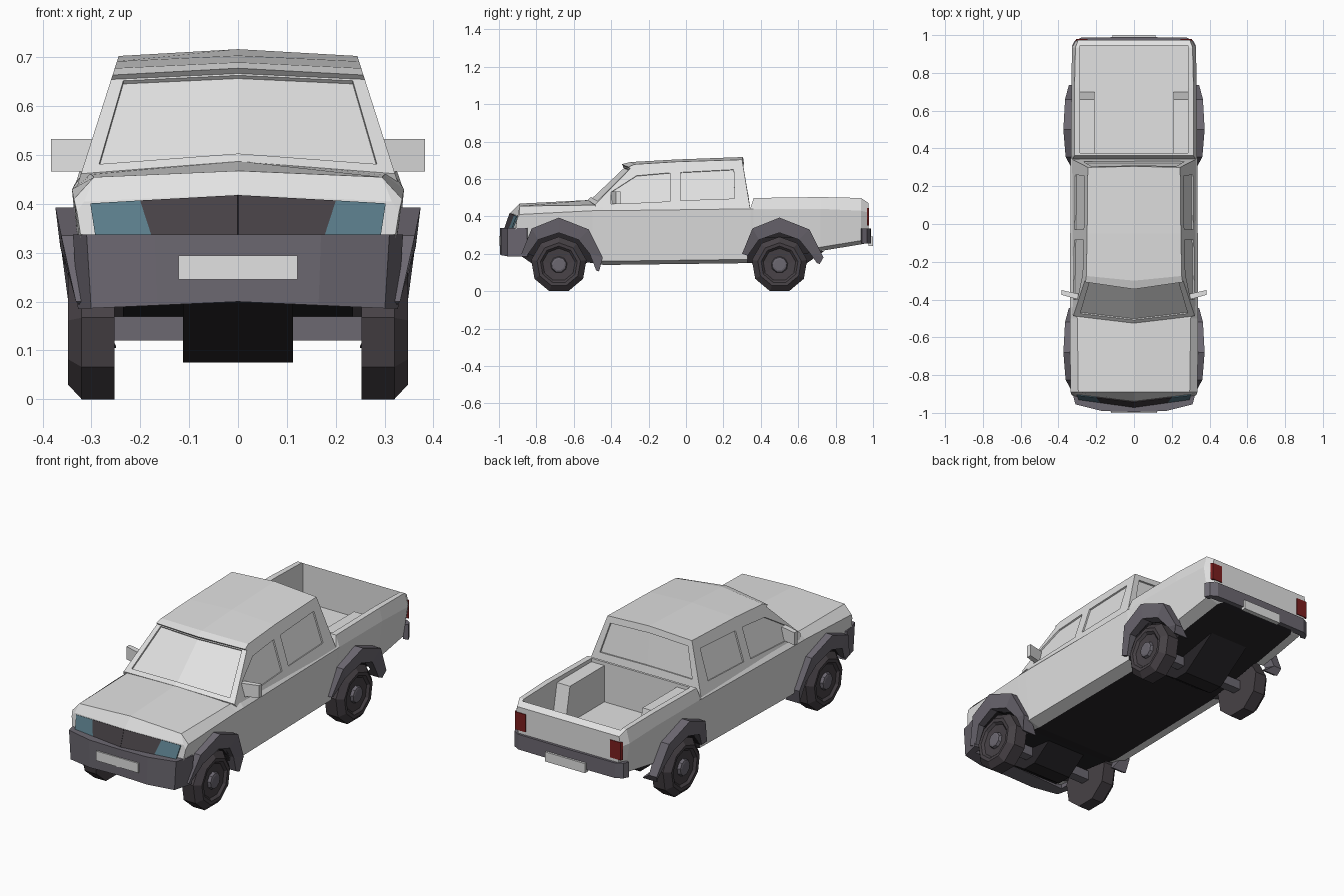
import bpy, bmesh, math
from mathutils import Vector

if "Cube" in bpy.data.objects:
    bpy.data.objects.remove(bpy.data.objects["Cube"])


def material(name, r, g, b):
    m = bpy.data.materials.new(name)
    m.use_nodes = True
    m.diffuse_color = (r, g, b, 1)
    m.node_tree.nodes["Principled BSDF"].inputs["Base Color"].default_value = (r, g, b, 1)
    return m


PAINT = material("light grey paint", .76, .76, .76)
TRIM = material("grey plastic", .15, .138, .165)
DARK = material("dark rubber", .062, .053, .06)
BLACK = material("black underside", .02, .018, .021)
LAMP = material("teal headlight", .1, .2, .25)
RED = material("red tail light", .2, .014, .014)


def make(name, verts, faces, *mats):
    """Object from points and faces, with normals made consistent."""
    me = bpy.data.meshes.new(name)
    me.from_pydata([tuple(v) for v in verts], [], faces)
    bm = bmesh.new()
    bm.from_mesh(me)
    bmesh.ops.recalc_face_normals(bm, faces=bm.faces)
    bm.to_mesh(me)
    bm.free()
    for m in mats:
        me.materials.append(m)
    ob = bpy.data.objects.new(name, me)
    bpy.context.collection.objects.link(ob)
    return ob


def flip(points):
    return [(-p[0], p[1], p[2]) for p in points]


def prisms(name, polys, vec, mat, mirror=False):
    """Polygons extruded along vec; a number extrudes both ways along each normal."""
    verts, faces = [], []
    for poly in polys + ([flip(p) for p in polys] if mirror else []):
        pts = [Vector(p) for p in poly]
        n, s = len(pts), len(verts)
        v = vec
        if isinstance(vec, float):
            v = (pts[1] - pts[0]).cross(pts[2] - pts[0]).normalized() * vec
            pts = [p - v for p in pts]
            v = v * 2
        verts += pts + [p + Vector(v) for p in pts]
        faces += [range(s, s + n), range(s + n, s + 2 * n)]
        faces += [(s + i, s + (i + 1) % n, s + n + (i + 1) % n, s + n + i) for i in range(n)]
    return make(name, verts, faces, mat)


def box(name, x0, x1, y0, y1, z0, z1, mat):
    base = [(x0, y0, z0), (x1, y0, z0), (x1, y1, z0), (x0, y1, z0)]
    return prisms(name, [base], (0, 0, z1 - z0), mat)


def cut(target, cutter):
    mod = target.modifiers.new("cut", 'BOOLEAN')
    mod.operation, mod.solver, mod.object = 'DIFFERENCE', 'EXACT', cutter
    mod.material_mode = 'TRANSFER'
    bpy.context.view_layer.objects.active = target
    bpy.ops.object.modifier_apply(modifier=mod.name)
    bpy.data.objects.remove(cutter)


# Lower body: cross-sections along the length
def front_y(x, z):
    return -.968 + .14 * abs(x) + .35 * max(0, z - .335)


# y, bottom z, shoulder x and z, top edge x and z, top centre z
stations = [
    (None, .20, .33, .385, .315, .405, .42),
    (-.89, .20, .336, .41, .295, .455, .468),
    (-.50, .15, .34, .43, .30, .46, .488),
    (-.44, .14, .34, .43, .32, .46, .47),
    (.345, .15, .335, .44, .325, .445, .445),
    (.362, .15, .333, .44, .315, .498, .498),
    (.72, .215, .332, .44, .315, .503, .503),
    (.935, .25, .328, .43, .31, .498, .498),
    (.975, .258, .305, .42, .295, .472, .472),
]
verts, faces = [], []
for y, zb, xs, zs, xt, zt, zc in stations:
    half = [(xs - .09, zb), (xs - .026, zb + .02), (xs, zs), (xt, zt)]
    ring = [(0, zb)] + half + [(0, zc)] + [(-x, z) for x, z in reversed(half)]
    verts += [(x, front_y(x, z) if y is None else y, z) for x, z in ring]
N = 10
for s in range(len(stations) - 1):
    for i in range(N):
        j = (i + 1) % N
        faces.append((s * N + i, s * N + j, s * N + N + j, s * N + N + i))
for s in (0, len(verts) - N):
    faces += [[s + i for i in range(6)], [s + i for i in (5, 6, 7, 8, 9, 0)]]
body = make("lower_body", verts, faces, PAINT, BLACK)
for p in body.data.polygons:
    p.material_index = 1 if p.normal.z < -.97 else 0

# Wheel wells and arch flares share these outlines (offset from the axle, height)
outer = [(-.20, .20), (-.145, .335), (0, .393), (.16, .33), (.235, .18), (.215, .105)]
inner = [(-.17, .19), (-.11, .275), (0, .312), (.105, .275), (.165, .20), (.2, .11)]
flare = [.332, .362, .374, .365, .345, .335]
axles = {"front": -.68, "rear": .5}
for name, ay in axles.items():
    for s in (1, -1):
        well = [(s * .235, ay + y, z) for y, z in inner] + [(s * .235, ay - .17, .05)]
        cut(body, prisms("well_cutter", [well], (s * .2, 0, 0), BLACK))
cut(body, box("bed_cutter", -.285, .285, .375, .945, .29, .7, PAINT))

for name, ay in axles.items():
    tip = 0 if name == "front" else .04
    for side, s in (("left", 1), ("right", -1)):
        verts, faces = [], []
        for k, ((oy, oz), (iy, iz), x) in enumerate(zip(outer, inner, flare)):
            lift = tip if k == 5 else 0
            root = s * (.25 if k == 5 else .3)
            verts += [(root, ay + oy, oz + lift), (s * x, ay + oy, oz + lift),
                      (s * (x - .01), ay + iy, iz + lift), (root, ay + iy, iz + lift)]
        for k in range(5):
            faces += [(k * 4 + i, k * 4 + (i + 1) % 4, k * 4 + 4 + (i + 1) % 4, k * 4 + 4 + i) for i in range(4)]
        faces += [(0, 1, 2, 3), (20, 21, 22, 23)]
        make(f"{name}_{side}_arch_flare", verts, faces, TRIM)

        # Nine-sided wheel turned around the axle
        profile = [(.253, .05), (.253, .15), (.32, .15), (.348, .118), (.346, .1),
                   (.334, .088), (.33, .045), (.345, .04), (.348, .03)]
        verts = [(s * x, ay + r * math.sin(a * math.tau / 9), .141 + r * math.cos(a * math.tau / 9))
                 for x, r in profile for a in range(9)]
        faces = [(k * 9 + i, k * 9 + (i + 1) % 9, k * 9 + 9 + (i + 1) % 9, k * 9 + 9 + i)
                 for k in range(len(profile) - 1) for i in range(9)]
        faces += [range(9), range(len(verts) - 9, len(verts))]
        wheel = make(f"{name}_{side}_wheel", verts, faces, DARK, TRIM)
        for p in wheel.data.polygons:
            reach = math.hypot(p.center.y - ay, p.center.z - .141)
            p.material_index = 1 if reach < .045 and abs(p.center.x) > .3 else 0
    # Axle and its wedge-shaped housing
    box(f"{name}_axle", -.255, .255, ay - .025, ay + .025, .12, .17, TRIM)
    wedge = [(-.113, ay + y, z) for y, z in ((-.24, .215), (-.04, .075), (.04, .075), (.24, .215))]
    prisms(f"{name}_axle_housing", [wedge], (.226, 0, 0), BLACK)


# Cab: roof line with a centre ridge, sides leaning inward
def side_x(z):
    return .335 - .32 * (z - .42)


# centre y, centre z, edge y, edge z
line = [(-.51, .44, -.47, .43), (-.525, .487, -.487, .462), (-.335, .667, -.298, .655),
        (-.345, .678, -.308, .664), (-.30, .69, -.275, .678), (-.05, .704, -.05, .692),
        (.305, .717, .30, .703), (.345, .43, .345, .43)]
centre = [Vector((0, a, b)) for a, b, c, d in line]
edge = [Vector((side_x(d), c, d)) for a, b, c, d in line]
n = len(line)
verts = flip(edge) + centre + edge
faces = [(r * n + i, r * n + i + 1, r * n + n + i + 1, r * n + n + i) for r in (0, 1) for i in range(n - 1)]
faces += [range(n), range(2 * n, 3 * n)]
cab = make("cab", verts, faces, PAINT)


def recess(i, u, v0, v1):
    """Sink a pane into the roof line span i to i + 1, folded at the centre."""
    mid = [centre[i].lerp(centre[i + 1], v) for v in (v0, v1)]
    rim = [m.lerp(edge[i].lerp(edge[i + 1], v), u) for m, v in zip(mid, (v0, v1))]
    run = mid[1] - mid[0]
    out = Vector((0, -run.z, run.y)).normalized() * .009
    sheet = [Vector(p) for p in flip(rim)] + mid + rim
    points = [p - out for p in sheet] + [p + out * 2 for p in sheet]
    rows = [(0, 1, 3, 2), (2, 3, 5, 4)]
    border = [0, 2, 4, 5, 3, 1]
    quads = rows + [[k + 6 for k in r] for r in rows]
    quads += [(a, b, b + 6, a + 6) for a, b in zip(border, border[1:] + border[:1])]
    cut(cab, make("pane_cutter", points, quads, PAINT))


# Windshield, rear window and door windows
recess(1, .9, .09, .98)
recess(6, .88, .12, .68)
windows = [[(-.40, .465), (-.40, .53), (-.265, .617), (-.085, .633), (-.085, .48)],
           [(-.03, .485), (-.03, .635), (.255, .65), (.26, .495)]]
for pts in windows:
    cut(cab, prisms("window_cutter", [[(side_x(z), y, z) for y, z in pts]], .008, PAINT, True))

# Door mirrors
prisms("door_mirrors", [[(.295, -.40, .467), (.383, -.375, .467), (.383, -.35, .467), (.295, -.37, .467)]],
       (0, 0, .066), PAINT, True)


# Grille and headlights laid on the leaning nose
def on_nose(pts):
    return [(x, front_y(x, z), z) for x, z in pts]


prisms("grille", [on_nose([(0, .335), (.177, .335), (.2, .406), (0, .417)])], .004, DARK, True)
prisms("headlights", [on_nose([(.177, .335), (.292, .335), (.302, .4), (.2, .406)])], .004, LAMP, True)

# Bumpers and number plates
plan = [(0, -.995), (.17, -.99), (.31, -.955), (.338, -.85), (.29, -.84), (.29, -.9), (0, -.9)]
bumper = prisms("front_bumper", [[(x, y, .185) for x, y in plan]], (0, 0, .152), TRIM, True)
for v in bumper.data.vertices:
    if v.co.z < .2:
        v.co.x *= .97
        v.co.z += .015 * (1 - abs(v.co.x) / .33)
box("front_plate", -.122, .122, -1.0, -.985, .245, .295, PAINT)
plan = [(0, .99), (.28, .987), (.315, .968), (.329, .94), (.3, .935), (.29, .95), (0, .95)]
prisms("rear_bumper", [[(x, y, .256) for x, y in plan]], (0, 0, .079), TRIM, True)
box("rear_plate", -.115, .115, .975, 1.0, .242, .292, PAINT)

# Tail lights on the rear corners
lamp = [(.245, .979), (.306, .979), (.312, .968), (.245, .968)]
prisms("tail_lights", [[(x, y, .352) for x, y in lamp]], (0, 0, .092), RED, True)

# Wheel boxes inside the bed, black where they line the wheel wells
profile = [(.21, .37, .285), (.21, .70, .285), (.21, .66, .48), (.21, .37, .48)]
for side, s in (("left", 1), ("right", -1)):
    points = [(s * x, y, z) for x, y, z in profile]
    lining = prisms(f"{side}_bed_wheel_box", [points], (s * .083, 0, 0), PAINT)
    lining.data.materials.append(BLACK)
    for p in lining.data.polygons:
        p.material_index = 1 if p.normal.z < -.9 or p.normal.x * s > .9 else 0
